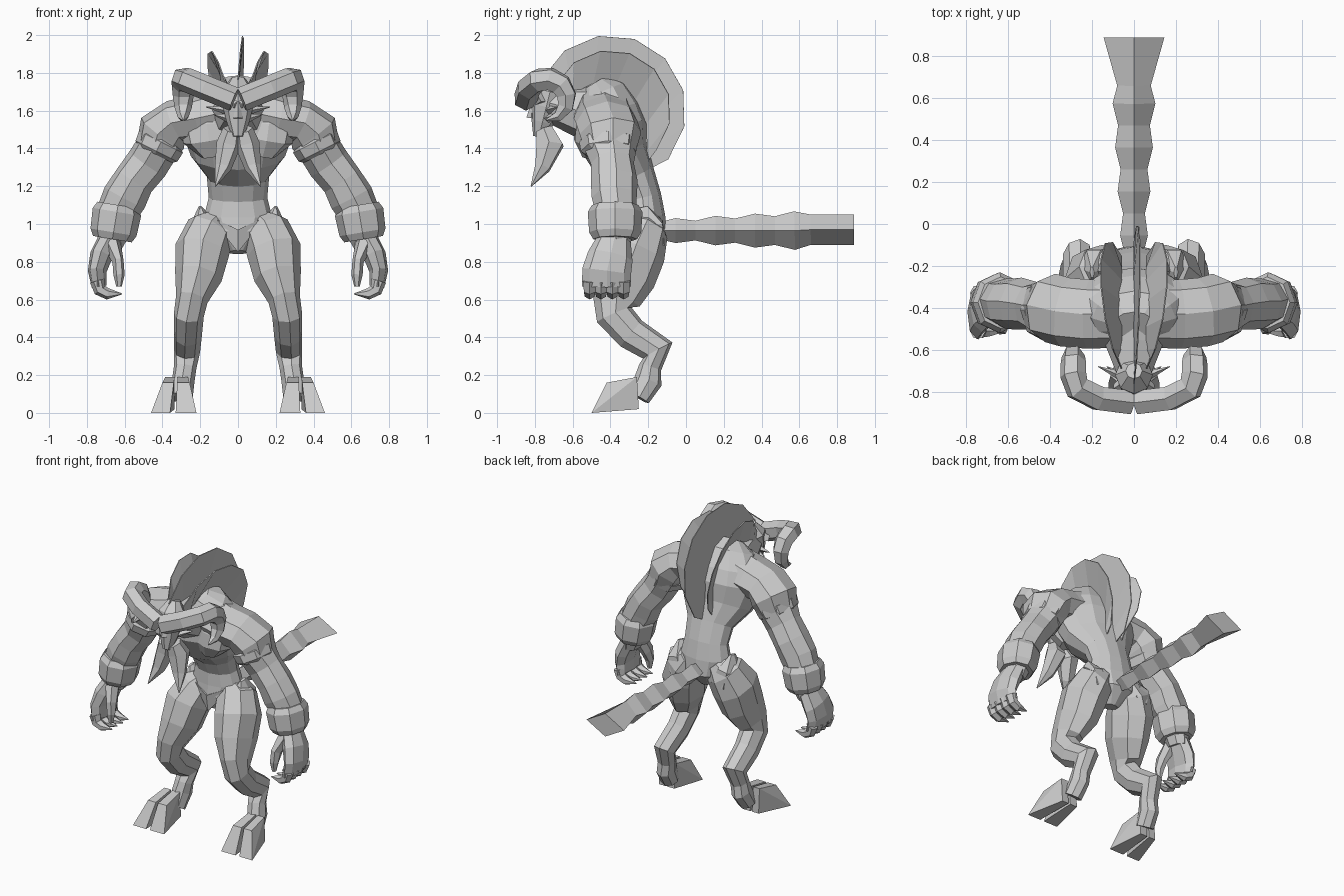
import bpy
import bmesh
from math import sin, cos, pi, tau, radians
from mathutils import Vector

default_cube = bpy.data.objects.get("Cube")
if default_cube:
    bpy.data.objects.remove(default_cube, do_unlink=True)

# One plain stone colour for the whole figure
stone = bpy.data.materials.new("pale_grey_stone")
stone.use_nodes = True
stone_colour = (.6, .6, .6, 1)
stone.diffuse_color = stone_colour
shader = next(n for n in stone.node_tree.nodes if n.type == 'BSDF_PRINCIPLED')
shader.inputs["Base Color"].default_value = stone_colour
shader.inputs["Roughness"].default_value = .8

RIGHTWARD = Vector((1, 0, 0))
UPWARD = Vector((0, 0, 1))


def finish(name, bm, mirrored=False, thickness=0):
    """Turn a bmesh into a flat shaded object, optionally mirrored left to right."""
    bmesh.ops.recalc_face_normals(bm, faces=bm.faces[:])
    mesh = bpy.data.meshes.new(name)
    bm.to_mesh(mesh)
    bm.free()
    mesh.materials.append(stone)
    obj = bpy.data.objects.new(name, mesh)
    bpy.context.scene.collection.objects.link(obj)
    if thickness:
        solid = obj.modifiers.new("thickness", 'SOLIDIFY')
        solid.thickness = thickness
        solid.offset = 0
    if mirrored:
        mirror = obj.modifiers.new("mirror", 'MIRROR')
        mirror.use_mirror_merge = False
    return obj


def tube(name, stations, sides=8, mirrored=False, across=RIGHTWARD):
    """Loft elliptical rings; each station is x, y, z, half width, half depth."""
    bm = bmesh.new()
    centres = [Vector(station[:3]) for station in stations]
    last = len(centres) - 1
    rings = []
    for i, (centre, station) in enumerate(zip(centres, stations)):
        tangent = (centres[min(i + 1, last)] - centres[max(i - 1, 0)]).normalized()
        across = (across - tangent * across.dot(tangent)).normalized()
        other = tangent.cross(across)
        width, depth = station[3], station[-1]
        ring = []
        for k in range(sides):
            angle = tau * k / sides
            offset = across * cos(angle) * width + other * sin(angle) * depth
            ring.append(bm.verts.new(centre + offset))
        rings.append(ring)
    for lower, upper in zip(rings, rings[1:]):
        for k in range(sides):
            n = (k + 1) % sides
            bm.faces.new((lower[k], lower[n], upper[n], upper[k]))
    bm.faces.new(rings[0])
    bm.faces.new(rings[-1])
    return finish(name, bm, mirrored)


def central_tube(name, stations, sides=8):
    """Loft along the middle of the body; stations leave out x."""
    return tube(name, [(0, *station) for station in stations], sides)


def band(name, top, bottom, width, depth):
    """Bevelled cuff around a limb between two centres."""
    top, bottom = Vector(top), Vector(bottom)
    stations = []
    for along, size in ((0, .85), (.2, 1), (.8, .95), (1, .8)):
        stations.append((*top.lerp(bottom, along), width * size, depth * size))
    return tube(name, stations, mirrored=True)


def hull(name, points):
    """Mirrored faceted solid wrapped around a few corner points."""
    bm = bmesh.new()
    corners = [bm.verts.new(point) for point in points]
    bmesh.ops.convex_hull(bm, input=corners)
    return finish(name, bm, mirrored=True)


def crest(name, radius, base_x, bulge, mirrored=False):
    """Thin fan rising from the spine to a round rim, bowing sideways."""
    bm = bmesh.new()
    steps = 7
    rows = []
    for i in range(steps + 1):
        t = i / steps
        angle = radians(155 - 195 * t)
        y, z = cos(angle), sin(angle)
        root = bm.verts.new((base_x, -.45 + y * .25, 1.45 + z * .3))
        rim = bm.verts.new((base_x + bulge * sin(pi * t),
                            -.4 + y * radius, 1.6 + z * radius))
        rows.append((root, rim))
    for (root, rim), (next_root, next_rim) in zip(rows, rows[1:]):
        bm.faces.new((root, next_root, next_rim, rim))
    return finish(name, bm, mirrored, thickness=.006)


# Torso, hunched forward over the waist
central_tube("torso", [
    (-.24, .85, .05), (-.22, .95, .15, .12), (-.22, 1.04, .18, .11),
    (-.23, 1.14, .155, .1), (-.27, 1.25, .165, .11), (-.35, 1.36, .25, .16),
    (-.4, 1.5, .3, .2), (-.42, 1.6, .28, .18), (-.45, 1.7, .2, .14),
    (-.48, 1.75, .1, .07)], sides=12)
tube("pectoral", [
    (.13, -.48, 1.37, .07), (.15, -.5, 1.45, .14, .09),
    (.16, -.5, 1.53, .15, .08), (.16, -.5, 1.6, .1, .05)], mirrored=True)
central_tube("neck", [
    (-.4, 1.6, .2, .14), (-.57, 1.6, .14), (-.72, 1.64, .08, .1)])

# Head and face
central_tube("head", [
    (-.7, 1.77, .04), (-.72, 1.7, .09), (-.74, 1.62, .08, .09),
    (-.76, 1.54, .06), (-.78, 1.46, .03)])
central_tube("nose", [(-.81, 1.64, .01), (-.82, 1.56, .025)], sides=4)
tube("brow", [(.01, -.82, 1.63, .02), (.08, -.76, 1.67, .03)],
     sides=5, mirrored=True, across=UPWARD)
for height, reach in ((1.6, .17), (1.56, .13)):
    tube("ear_spike", [(.05, -.73, height, .025),
                       (reach, -.68, height + .02, .002)],
         sides=4, mirrored=True, across=UPWARD)

# Horns curling outward, back and down to a point
horn = []
horn_steps = 8
for i in range(horn_steps + 1):
    t = i / horn_steps
    turn = t * pi * 1.5
    reach = sin(min(turn, pi / 2))
    horn.append((.02 + .27 * reach, -.74 - .11 * cos(turn),
                 1.66 + .11 * sin(turn), .005 + .06 * (1 - t ** 4)))
tube("horn", horn, sides=6, mirrored=True, across=UPWARD)

# Forked beard
tube("beard_prong", [
    (.03, -.75, 1.5, .05), (.05, -.72, 1.42, .065, .08),
    (.08, -.76, 1.3, .045), (.12, -.82, 1.2, .003)], sides=6, mirrored=True)

# Crests along the spine
crest("centre_crest", radius=.4, base_x=0, bulge=.03)
crest("side_crest", radius=.32, base_x=.06, bulge=.1, mirrored=True)

# Arms flowing out of the chest, with cuffs
tube("arm", [
    (.08, -.43, 1.59, .14, .16), (.22, -.43, 1.56, .125, .165),
    (.33, -.42, 1.54, .12, .165), (.4, -.4, 1.48, .14, .165),
    (.43, -.4, 1.4, .115, .14), (.48, -.39, 1.32, .115),
    (.55, -.38, 1.23, .11, .125), (.6, -.38, 1.14, .12),
    (.64, -.37, 1.06, .11), (.66, -.37, .96, .09), (.68, -.38, .87, .06, .08)],
    mirrored=True, across=UPWARD)
band("upper_arm_band", (.4, -.41, 1.45), (.44, -.41, 1.37), .13, .155)
band("wrist_band", (.635, -.375, 1.1), (.665, -.375, .92), .13, .145)

# Hands with curled fingers
tube("palm", [
    (.68, -.38, .92, .06, .09), (.725, -.4, .83, .06, .12),
    (.745, -.42, .75, .05, .13), (.735, -.42, .67, .04, .13)], mirrored=True)
for finger in range(4):
    y = -.51 + finger * .06
    tube("finger", [
        (.745, y, .7, .04), (.73, y, .65, .035),
        (.69, y, .63, .03), (.615, y, .63, .003)], sides=6, mirrored=True)
tube("thumb", [
    (.67, -.43, .9, .05), (.635, -.48, .8, .03, .05),
    (.63, -.5, .73, .03), (.63, -.5, .67, .015)], sides=6, mirrored=True)

# Hips and loin plate
tube("hip_plate", [
    (.16, -.21, .9, .09, .11), (.19, -.21, 1, .07, .1),
    (.2, -.23, 1.09, .01, .03)], sides=6, mirrored=True)
hull("loin_plate", [
    (.15, -.3, 1.04), (0, -.35, .97), (0, -.33, .85), (0, -.24, .88),
    (.06, -.25, 1)])

# Bent animal legs
tube("leg", [
    (.1, -.2, 1.03, .06, .08), (.145, -.22, .97, .13),
    (.19, -.27, .86, .145, .165), (.21, -.32, .72, .125, .16),
    (.245, -.37, .6, .085, .13), (.26, -.38, .52, .08, .1),
    (.265, -.29, .42, .075, .09), (.27, -.15, .33, .07, .09),
    (.28, -.19, .24, .06), (.29, -.2, .17, .06, .075), (.3, -.25, .08, .06)],
    mirrored=True)

# Cloven hooves narrowing toward the ankle
ankle_x = .31
for name, edges in (("inner_toe", (.22, .33)), ("outer_toe", (.36, .46))):
    corners = []
    for x in edges:
        splay = x - ankle_x
        instep, heel = ankle_x + splay * .6, ankle_x + splay * .5
        corners += [(x, -.5, 0), (instep, -.42, .16),
                    (heel, -.26, .19), (heel, -.25, .02)]
    hull(name, corners)

# Diamond section tail, beaded along its length and flaring at the end
tail = []
for i in range(8):
    bead = .04 + .006 * i + .02 * (i % 2)
    tail.append((-.16 + i * .105, .965, bead, bead))
tail += [(.66, .97, .08), (.89, .97, .145, .08)]
central_tube("tail", tail, sides=4)
